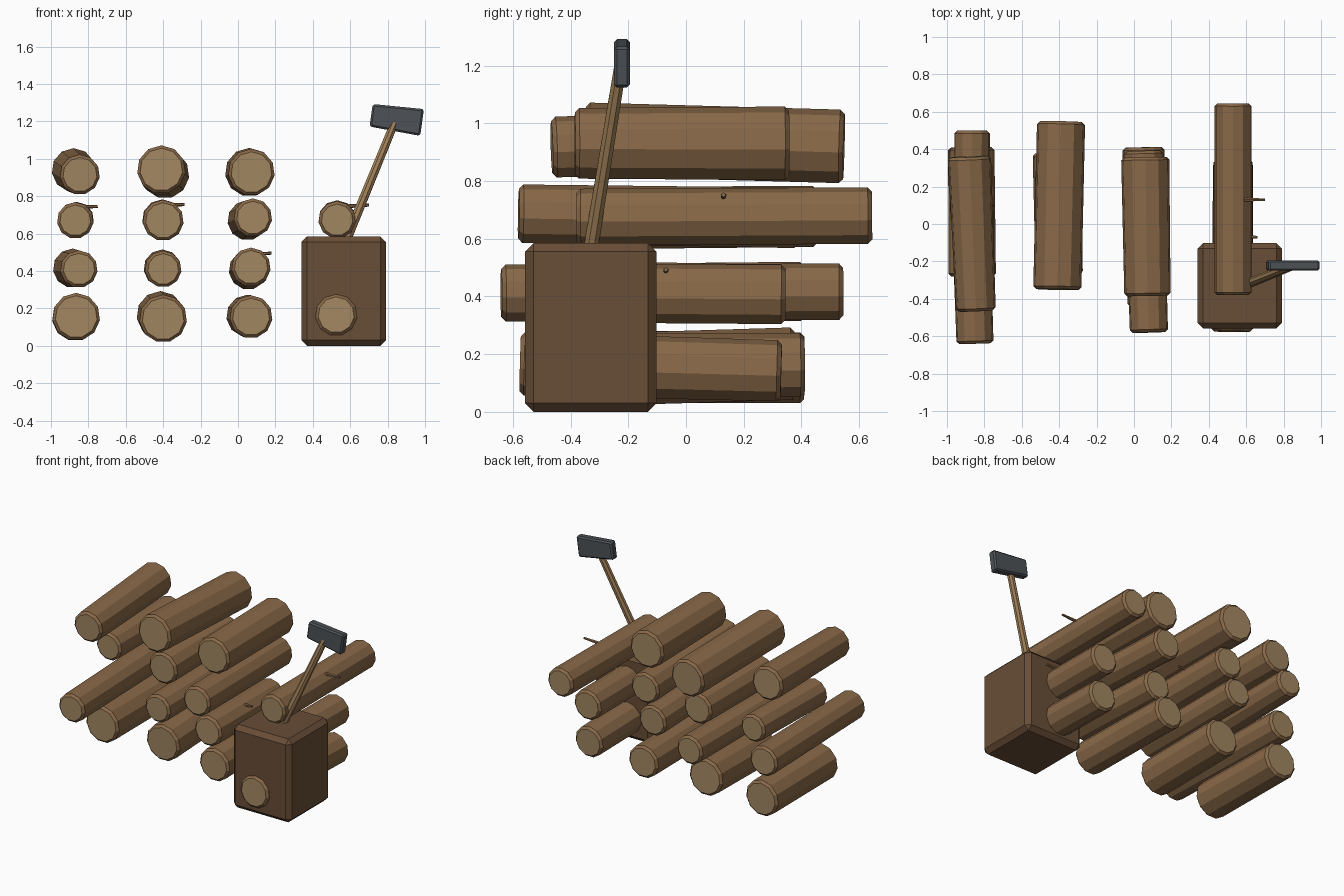
import bpy, math
from mathutils import Vector

if "Cube" in bpy.data.objects:
    bpy.data.objects.remove(bpy.data.objects["Cube"])


def material(name, rgb):
    m = bpy.data.materials.new(name)
    m.diffuse_color = (*rgb, 1)
    m.use_nodes = True
    m.node_tree.nodes["Principled BSDF"].inputs["Base Color"].default_value = m.diffuse_color
    return m


BARK = material("bark", (0.25, 0.14, 0.065))
CUT = material("cut_wood", (0.36, 0.24, 0.12))
STUMP = material("stump_wood", (0.14, 0.075, 0.038))
HANDLE = material("handle_wood", (0.36, 0.22, 0.10))
STEEL = material("steel", (0.075, 0.085, 0.095))


def rod(name, a, b, r1, r2, sides, mat):
    """Cylinder or taper from point a to point b."""
    a, b = Vector(a), Vector(b)
    bpy.ops.mesh.primitive_cone_add(vertices=sides, radius1=r1, radius2=r2,
                                    depth=(b - a).length, location=(a + b) / 2)
    ob = bpy.context.object
    ob.name = name
    ob.rotation_euler = (b - a).to_track_quat('Z', 'Y').to_euler()
    ob.data.materials.append(mat)
    return ob


def bevel(ob, width):
    m = ob.modifiers.new("bevel", 'BEVEL')
    m.width = width
    m.segments = 1
    m.limit_method = 'ANGLE'
    m.angle_limit = math.radians(50)


def box(name, loc, size, mat, width, tilt=0):
    bpy.ops.mesh.primitive_cube_add(size=1, location=loc)
    ob = bpy.context.object
    ob.name = name
    for v in ob.data.vertices:
        v.co = Vector(v.co[i] * size[i] for i in range(3))
    ob.rotation_euler.y = tilt
    ob.data.materials.append(mat)
    bevel(ob, width)
    return ob


def log(name, front, back, r1, r2):
    """Chamfered log with pale sawn ends; points are (x, y, z)."""
    ob = rod(name, front, back, r1, r2, 11, BARK)
    ob.data.materials.append(CUT)
    for p in ob.data.polygons:
        if len(p.vertices) > 4:
            p.material_index = 1
    bevel(ob, 0.015)
    ob.modifiers["bevel"].material = 0


# Log stack: front x, y, z, back x, y, z, front radius, back radius
rows = {
    "bottom": [(-.865, -.28, .155, -.87, .41, .15, .128, .125),
               (-.40, -.27, .145, -.415, .38, .165, .128, .128),
               (.07, -.37, .155, .05, .41, .16, .115, .113),
               (.525, -.575, .165, .53, .33, .14, .112, .108)],
    "lower": [(-.85, -.64, .41, -.885, .41, .415, .1, .105),
              (-.40, -.33, .41, -.405, .545, .415, .098, .1),
              (.07, -.44, .42, .055, .30, .405, .105, .105),
              (.53, -.37, .41, .53, .345, .405, .105, .105)],
    "upper": [(-.87, -.20, .67, -.865, .50, .675, .098, .095),
              (-.40, -.27, .67, -.405, .455, .675, .11, .108),
              (.08, -.58, .685, .05, .39, .67, .103, .107),
              (.53, -.38, .673, .53, .645, .678, .1, .1)],
    "top": [(-.845, -.465, .915, -.88, .36, .94, .107, .117),
            (-.41, -.35, .942, -.39, .547, .917, .13, .13),
            (.072, -.385, .928, .06, .357, .928, .125, .13)],
}
for row, logs in rows.items():
    for i, d in enumerate(logs):
        log(f"log_{row}_{i + 1}", d[0:3], d[3:6], d[6], d[7])

# Twig stubs on the sides of some logs: tip x, y, z
for i, (x, y, z) in enumerate([(-.75, .10, .745), (-.285, .10, .755), (.18, -.10, .495),
                               (.66, -.07, .493), (.70, .13, .752)]):
    rod(f"twig_{i + 1}", (x - .11, y, z - .005), (x, y, z), .011, .008, 6, BARK)

# Chopping block
box("chopping_block", (.565, -.33, .2925), (.452, .456, .585), STUMP, .03)

# Axe: handle and slightly flared head
rod("axe_handle", (.565, -.336, .53), (.842, -.226, 1.205), .027, .023, 8, HANDLE)
head = box("axe_head", (.848, -.222, 1.213), (.275, .055, .135), STEEL, .01, math.radians(8))
for v in head.data.vertices:
    v.co.z *= 1.07 if v.co.x > 0 else .9
